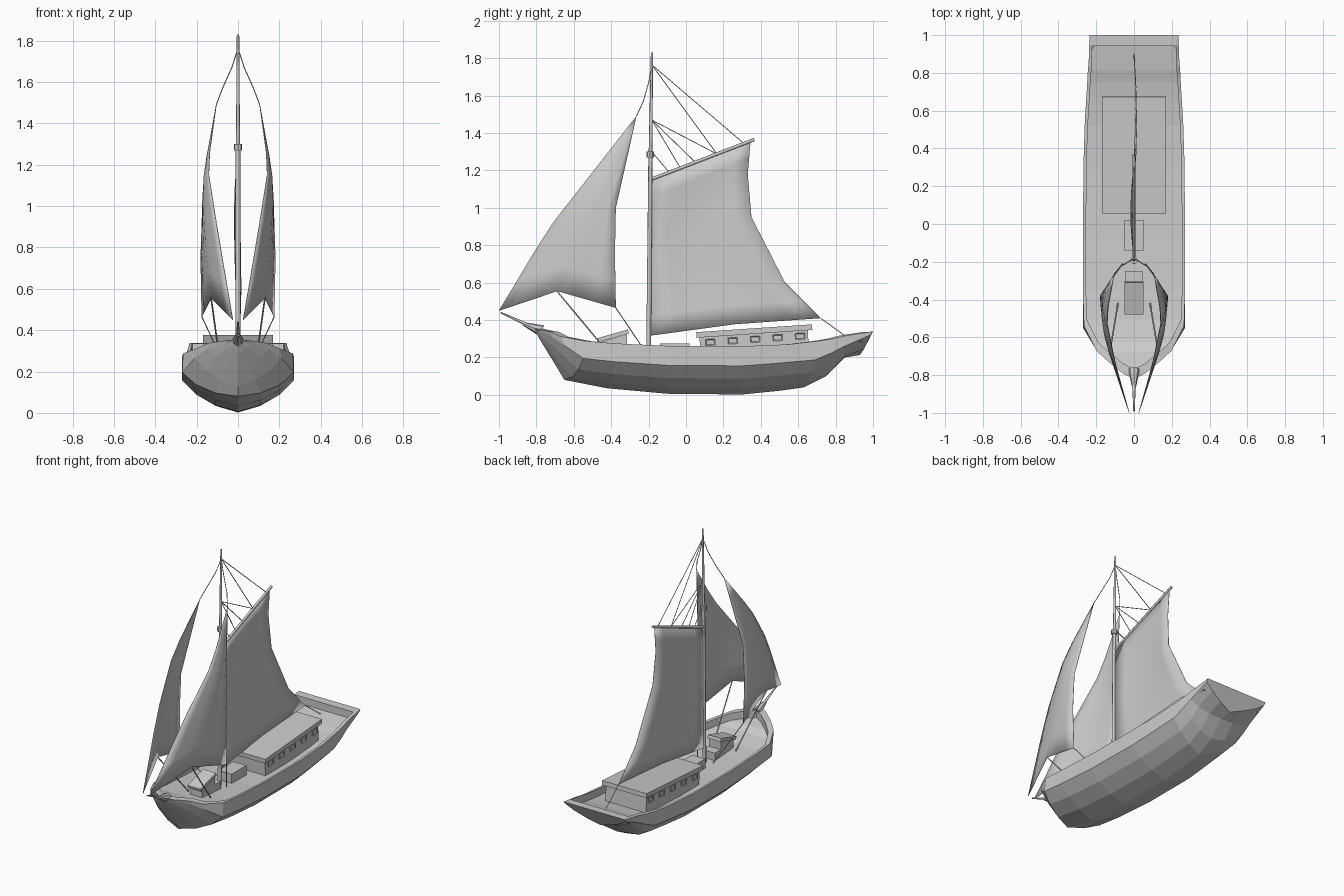
import bpy, bmesh, math
from mathutils import Vector, Matrix

default = bpy.data.objects.get("Cube")
if default:
    bpy.data.objects.remove(default, do_unlink=True)


def finish(bm, name, mirror=False, thickness=0):
    """Turn a bmesh into a named object with optional mirror and thickness."""
    bmesh.ops.recalc_face_normals(bm, faces=bm.faces)
    mesh = bpy.data.meshes.new(name)
    bm.to_mesh(mesh)
    bm.free()
    obj = bpy.data.objects.new(name, mesh)
    bpy.context.collection.objects.link(obj)
    if thickness:
        solid = obj.modifiers.new("thickness", 'SOLIDIFY')
        solid.thickness = thickness
        solid.offset = 0
    if mirror:
        mod = obj.modifiers.new("mirror", 'MIRROR')
        mod.use_axis = (True, False, False)
        mod.merge_threshold = 0.0005
    return obj


def box(name, size, location, tilt=0):
    bm = bmesh.new()
    matrix = (Matrix.Translation(location) @ Matrix.Rotation(tilt, 4, 'X')
              @ Matrix.Diagonal((*size, 1)))
    bmesh.ops.create_cube(bm, size=1, matrix=matrix)
    return finish(bm, name)


def spar(name, start, end, radius_start, radius_end, sides=8, smooth=True):
    """Tapered round pole between two points."""
    start, end = Vector(start), Vector(end)
    axis = end - start
    turn = axis.to_track_quat('Z', 'Y').to_matrix().to_4x4()
    bm = bmesh.new()
    bmesh.ops.create_cone(bm, cap_ends=True, segments=sides, radius1=radius_start,
                          radius2=radius_end, depth=axis.length,
                          matrix=Matrix.Translation((start + end) / 2) @ turn)
    for face in bm.faces:
        face.smooth = smooth and len(face.verts) == 4
    return finish(bm, name)


def rope(name, points, radius=0.0025):
    curve = bpy.data.curves.new(name, 'CURVE')
    curve.dimensions = '3D'
    curve.bevel_depth = radius
    curve.bevel_resolution = 1
    spline = curve.splines.new('POLY')
    spline.points.add(len(points) - 1)
    for target, point in zip(spline.points, points):
        target.co = (*point, 1)
    obj = bpy.data.objects.new(name, curve)
    bpy.context.collection.objects.link(obj)
    return obj


def along(points, t):
    """Point at fraction t of a polyline, with equal share per segment."""
    place = t * (len(points) - 1)
    index = min(int(place), len(points) - 2)
    return Vector(points[index]).lerp(Vector(points[index + 1]), place - index)


def sail(name, luff, leech, foot_lift, belly, mirror=False, rows=8, columns=6):
    """Sheet spanned between a luff and a leech, both listed foot to head."""
    bm = bmesh.new()
    grid = []
    for r in range(rows + 1):
        t = r / rows
        row = []
        for c in range(columns + 1):
            u = c / columns
            point = along(luff, t).lerp(along(leech, t), u)
            point += Vector(foot_lift) * (1 - abs(2 * u - 1)) * (1 - t) ** 2
            point.x += belly * math.sin(math.pi * u) * math.sin(math.pi * t)
            row.append(bm.verts.new(point))
        grid.append(row)
    for low, high in zip(grid, grid[1:]):
        for c in range(columns):
            bm.faces.new((low[c], low[c + 1], high[c + 1], high[c]))
    bmesh.ops.remove_doubles(bm, verts=bm.verts, dist=0.0005)
    for face in bm.faces:
        face.smooth = True
    return finish(bm, name, mirror, thickness=0.003)


# Hull: half loft from keel through bilge and chine to rim, then bulwark and deck
rim = [(0, -.82, .357), (.06, -.79, .35), (.14, -.725, .338), (.2, -.67, .312),
       (.265, -.54, .288), (.27, -.38, .275), (.27, -.1, .262), (.268, .3, .26),
       (.26, .55, .27), (.25, .71, .288), (.245, .8, .302), (.24, .86, .317),
       (.235, 1, .338)]
chine = [(0, -.81, .342), (.06, -.78, .338), (.15, -.715, .31), (.21, -.65, .265),
         (.27, -.55, .195), (.27, -.38, .177), (.27, -.1, .158), (.265, .3, .155),
         (.258, .5, .17), (.25, .69, .187), (.245, .78, .225), (.24, .84, .257),
         (.233, .985, .32)]
keel = [(-.8, .33), (-.775, .285), (-.72, .195), (-.68, .13), (-.65, .08),
        (-.42, .035), (-.1, .006), (.3, .002), (.5, .022), (.63, .04),
        (.75, .1), (.85, .2), (.93, .213)]

bm = bmesh.new()
stations = []
last = len(rim) - 1
for i, (top, edge, base) in enumerate(zip(rim, chine, keel)):
    top, edge, base = Vector(top), Vector(edge), Vector((0, *base))
    sag = Vector((0, 0, -0.03 * min(1, i / 4, (last + 1 - i) / 3)))
    inner = Vector((top.x * .94, .05 + (top.y - .05) * .94, top.z - .002))
    deck = inner - Vector((0, 0, .05))
    middle = Vector((0, deck.y, deck.z))
    section = [base, base.lerp(edge, .4) + sag, base.lerp(edge, .75) + sag,
               edge, top, inner, deck, middle]
    stations.append([bm.verts.new(p) for p in section])
for a, b in zip(stations, stations[1:]):
    for k in range(len(a) - 1):
        bm.faces.new((a[k], b[k], b[k + 1], a[k + 1]))
# Transom outside and inside
stern = stations[-1]
rail_mid = bm.verts.new((0, rim[-1][1], rim[-1][2]))
inner_mid = bm.verts.new((0, stern[5].co.y, stern[5].co.z))
bm.faces.new(stern[:5] + [rail_mid])
bm.faces.new((stern[4], stern[5], inner_mid, rail_mid))
bm.faces.new((stern[5], stern[6], stern[7], inner_mid))
bmesh.ops.remove_doubles(bm, verts=bm.verts, dist=0.0005)
finish(bm, "hull", mirror=True)

# Bowsprit with its flared root
spar("bowsprit", (0, -.78, .343), (0, -.99, .44), .012, .004)
spar("bowsprit_root", (0, -.77, .342), (0, -.87, .38), .032, .009, smooth=False)

# Cabin with overhanging roof, following the slope of the deck
slope = 0.067
cabin_y = 0.365
box("cabin_walls", (.31, .58, .12), (0, cabin_y, .27), slope)
box("cabin_roof", (.34, .62, .03), (0, cabin_y, .341), slope)

# Cabin windows: raised frames with recessed panes
bm = bmesh.new()
for i in range(5):
    y = .13 + .12 * i
    place = Matrix.Translation((.156, y, .297 + slope * (y - cabin_y)))
    place = place @ Matrix.Rotation(slope, 4, 'X') @ Matrix.Diagonal((.012, .052, .034, 1))
    made = bmesh.ops.create_cube(bm, size=1, matrix=place)
    faces = {f for v in made["verts"] for f in v.link_faces}
    pane = max(faces, key=lambda f: f.calc_center_median().x)
    bmesh.ops.inset_individual(bm, faces=[pane], thickness=.007)
    bmesh.ops.translate(bm, verts=pane.verts, vec=(-.005, 0, 0))
finish(bm, "cabin_windows", mirror=True)

# Deck box behind the mast
box("deck_box", (.1, .16, .07), (0, -.06, .24))

# Forward hatch: stepped body with a sloping lid
bm = bmesh.new()
profile = [(-.455, .21), (-.455, .283), (-.315, .325), (-.315, .27), (-.25, .27), (-.25, .21)]
side = bm.faces.new([bm.verts.new((-.045, y, z)) for y, z in profile])
pushed = bmesh.ops.extrude_face_region(bm, geom=[side])["geom"]
bmesh.ops.translate(bm, vec=(.09, 0, 0),
                    verts=[g for g in pushed if isinstance(g, bmesh.types.BMVert)])
finish(bm, "hatch_body")
box("hatch_lid", (.1, .175, .022), (0, -.392, .315), .28)

# Mast, band and gaff
spar("lower_mast", (0, -.2, .2), (0, -.19, 1.3), .013, .011)
spar("top_mast", (0, -.19, 1.28), (0, -.182, 1.83), .01, .006)
spar("mast_band", (0, -.192, 1.27), (0, -.192, 1.3), .02, .02, smooth=False)
spar("gaff", (0, -.18, 1.155), (0, .365, 1.365), .009, .009)

# Mainsail
sail("mainsail",
     [(0, -.2, .315), (0, -.193, .6), (0, -.186, .9), (0, -.18, 1.15)],
     [(.01, .72, .41), (.015, .53, .6), (.01, .35, .95), (0, .33, 1.18), (0, .345, 1.35)],
     foot_lift=(0, 0, .015), belly=-.022)

# Pair of headsails, set out to either side
clew = (.175, -.375, .465)
jib_head = (.105, -.265, 1.49)
sail("headsails",
     [(.025, -1, .45), (.1, -.735, .89), (.147, -.5, 1.19), jib_head],
     [clew, (.18, -.38, .75), (.172, -.375, 1), (.145, -.33, 1.2), jib_head],
     foot_lift=(.03, 0, .097), belly=.012, mirror=True)

# Running rigging of the headsails
masthead = (0, -.183, 1.765)
for label, s in (("left", 1), ("right", -1)):
    rope(label + "_halyard", [masthead, (s * .03, -.2, 1.67), (s * .075, -.228, 1.57),
                              (s * jib_head[0], *jib_head[1:])])
    rope(label + "_foot_sheet", [(s * .13, -.69, .555), (s * .085, -.42, .23)], .004)
    rope(label + "_clew_sheet", [(s * clew[0], *clew[1:]), (s * .06, -.21, .22)])

# Gaff lifts and main sheet
for i, (height, y) in enumerate([(1.765, .31), (1.765, .165), (1.47, .165),
                                 (1.47, .05), (1.47, -.03), (1.3, -.09)]):
    rope("gaff_lift_%d" % i, [(0, -.183, height), (0, y, 1.155 + .385 * (y + .18))])
rope("main_sheet", [(.01, .72, .41), (0, .9, .28)])
